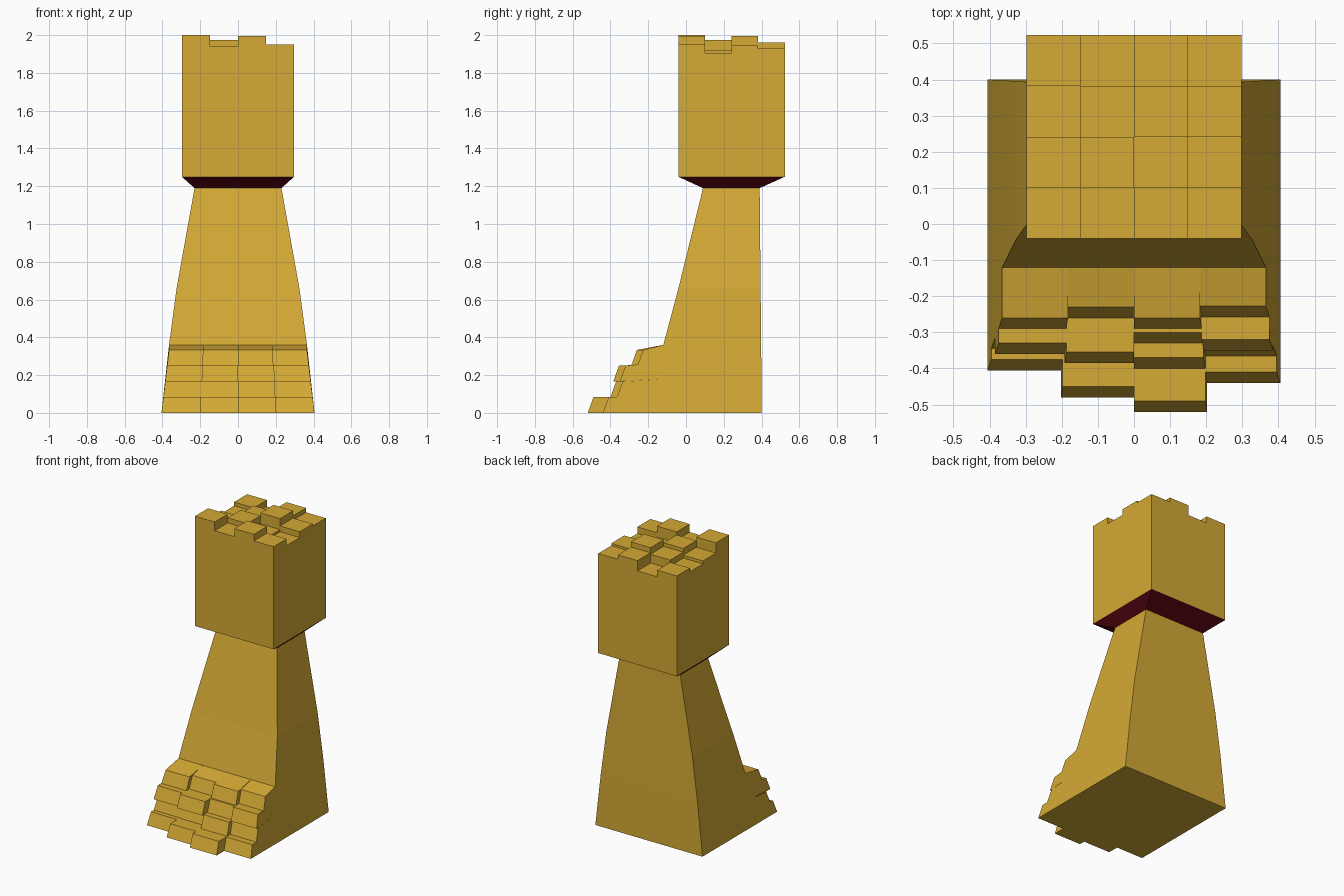
import bpy, bmesh

if "Cube" in bpy.data.objects:
    bpy.data.objects.remove(bpy.data.objects["Cube"])


def material(name, rgb):
    m = bpy.data.materials.new(name)
    m.diffuse_color = (*rgb, 1)
    m.use_nodes = True
    m.node_tree.nodes["Principled BSDF"].inputs["Base Color"].default_value = m.diffuse_color
    return m


GOLD = material("gold", (0.66, 0.40, 0.035))
RED = material("dark_red", (0.11, 0.002, 0.006))


def finish(name, faces, mat):
    """Make an object from a list of quads given as points."""
    bm = bmesh.new()
    for pts in faces:
        bm.faces.new([bm.verts.new(p) for p in pts])
    bmesh.ops.remove_doubles(bm, verts=bm.verts, dist=1e-5)
    bmesh.ops.recalc_face_normals(bm, faces=bm.faces)
    me = bpy.data.meshes.new(name)
    bm.to_mesh(me)
    bm.free()
    me.materials.append(mat)
    ob = bpy.data.objects.new(name, me)
    bpy.context.collection.objects.link(ob)
    return ob


def ring(z, hx, y0, y1):
    return [(-hx, y0, z), (hx, y0, z), (hx, y1, z), (-hx, y1, z)]


def loft(sections):
    rings = [ring(*s) for s in sections]
    return [[a[i], a[(i + 1) % 4], b[(i + 1) % 4], b[i]]
            for a, b in zip(rings, rings[1:]) for i in range(4)]


def stepped(grid, point):
    """Blocky 4x4 surface; point(u, v, height), height None = base level."""
    def h(i, j):
        return grid[j][i] if 0 <= i < 4 and 0 <= j < 4 else None
    faces = []
    for j in range(4):
        for i in range(4):
            c = h(i, j)
            faces.append([point(i + a, j + b, c) for a, b in ((0, 0), (1, 0), (1, 1), (0, 1))])
    # walls between neighbouring cells, and down to the base at the rim
    for k in range(5):
        for n in range(4):
            for a, b, p, q in ((h(k - 1, n), h(k, n), (k, n), (k, n + 1)),
                               (h(n, k - 1), h(n, k), (n, k), (n + 1, k))):
                if a != b:
                    faces.append([point(*p, a), point(*q, a), point(*q, b), point(*p, b)])
    return faces


# Tapered body, open where the toes, and neck attach
body = loft([(0, .405, -.12, .40), (.36, .365, -.12, .398),
             (.66, .325, -.04, .395), (1.19, .23, .09, .39)])
body.pop(0)
body.append(ring(0, .405, -.12, .40))
finish("body", body, GOLD)

# Blocky toes: lower-edge y of each block, rows from the ground up
toes = [[-.405, -.48, -.52, -.44],
        [-.345, -.35, -.40, -.365],
        [-.36, -.385, -.33, -.35],
        [-.29, -.26, -.29, -.257]]
toes = [[y - .03 * j for y in row] for j, row in enumerate(toes)]


def toe_point(u, v, d):
    z = v * (.09 if d is None else .0833)
    y = -.12 if d is None else d + .03 * v
    return ((u - 2) / 2 * (.405 - .01 * v), y, z)


finish("toes", stepped(toes, toe_point), GOLD)

# Red flared neck
finish("neck", loft([(1.19, .23, .09, .39), (1.25, .297, -.04, .523)]), RED)

# Head with uneven blocks on top, rows from front to back
head = [[2.0, 1.94, 1.995, 1.95],
        [1.93, 1.975, 1.92, 1.905],
        [1.91, 1.95, 1.995, 1.945],
        [1.935, 1.89, 1.96, 1.93]]
finish("head", stepped(head, lambda u, v, d: (
    (u - 2) * .1485, -.04 + v * .14075, 1.25 if d is None else d)), GOLD)
